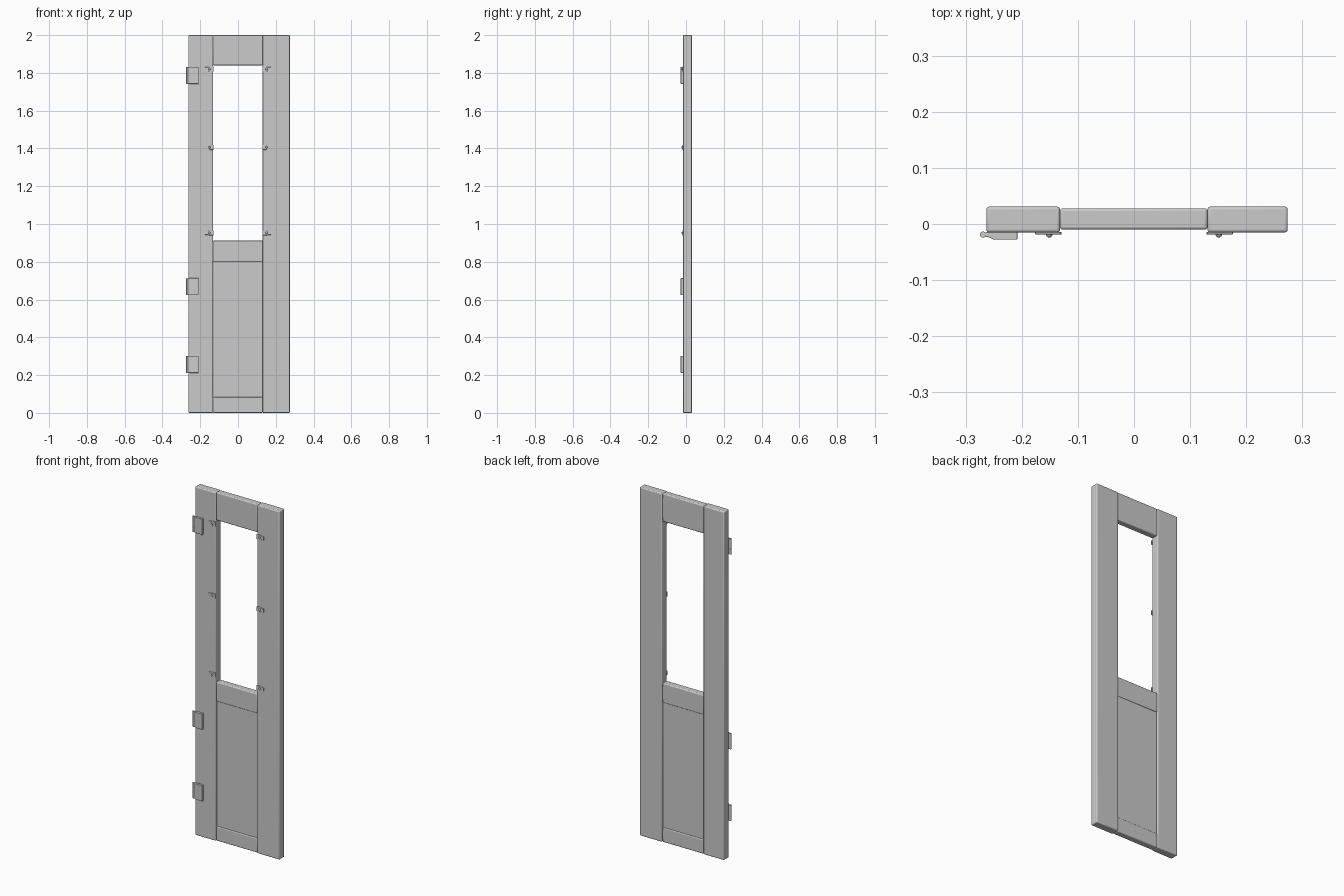
import bpy, bmesh, math

if "Cube" in bpy.data.objects:
    bpy.data.objects.remove(bpy.data.objects["Cube"])


def finish(name, bm, bevel=0.0, segments=3):
    bmesh.ops.recalc_face_normals(bm, faces=bm.faces)
    mesh = bpy.data.meshes.new(name)
    bm.to_mesh(mesh)
    bm.free()
    ob = bpy.data.objects.new(name, mesh)
    bpy.context.collection.objects.link(ob)
    if bevel:
        mod = ob.modifiers.new("edge_round", 'BEVEL')
        mod.width = bevel
        mod.segments = segments
        mod.limit_method = 'ANGLE'
        mod.angle_limit = math.radians(50)
    bpy.ops.object.select_all(action='DESELECT')
    ob.select_set(True)
    bpy.context.view_layer.objects.active = ob
    bpy.ops.object.shade_smooth_by_angle(angle=math.radians(35))
    return ob


def box(name, x, y, z, bevel):
    bm = bmesh.new()
    bmesh.ops.create_cube(bm, size=1)
    for v in bm.verts:
        for i, (lo, hi) in enumerate((x, y, z)):
            v.co[i] = lo + (v.co[i] + 0.5) * (hi - lo)
    return finish(name, bm, bevel)


def prism(name, points, offset, bevel):
    # extrude a closed outline of 3D points along offset
    bm = bmesh.new()
    face = bm.faces.new([bm.verts.new(p) for p in points])
    new = bmesh.ops.extrude_face_region(bm, geom=[face])["geom"]
    bmesh.ops.translate(bm, vec=offset, verts=[g for g in new if isinstance(g, bmesh.types.BMVert)])
    return finish(name, bm, bevel, 2)


# Stiles
STILE_Y = (-0.015, 0.031)
box("left_stile", (-0.263, -0.132), STILE_Y, (0, 2), 0.005)
box("right_stile", (0.131, 0.274), STILE_Y, (0, 2), 0.005)

# Rails and the lower panel
RAIL_X, RAIL_Y = (-0.132, 0.131), (-0.010, 0.028)
box("top_rail", RAIL_X, RAIL_Y, (1.84, 2), 0.005)
box("middle_rail", RAIL_X, RAIL_Y, (0.80, 0.912), 0.005)
box("bottom_rail", RAIL_X, RAIL_Y, (0, 0.083), 0.005)
box("lower_panel", (-0.131, 0.130), (-0.006, 0.024), (0.081, 0.802), 0.003)

# Hinges: bent leaf and split barrel
LEAF = [(-0.208, -0.0145), (-0.208, -0.028), (-0.250, -0.028), (-0.258, -0.024),
        (-0.268, -0.0215), (-0.268, -0.0165), (-0.262, -0.0145)]
for i, z in enumerate((1.742, 0.623, 0.212)):
    prism(f"hinge_leaf_{i}", [(x, y, z) for x, y in LEAF], (0, 0, 0.09), 0.001)
    bm = bmesh.new()
    for k in range(3):
        made = bmesh.ops.create_cone(bm, cap_ends=True, segments=20, radius1=0.0055,
                                     radius2=0.0055, depth=0.0295)
        bmesh.ops.translate(bm, verts=made["verts"], vec=(-0.269, -0.019, z + 0.015 + 0.03 * k))
    finish(f"hinge_barrel_{i}", bm)

# Glazing clips with a domed screw, mirrored on both stiles
CLIP = [(0.129, -0.011), (0.131, -0.013), (0.152, -0.013), (0.158, -0.010),
        (0.176, -0.010), (0.176, 0.010), (0.158, 0.010), (0.152, 0.013),
        (0.131, 0.013), (0.129, 0.011)]
for side, s in (("left", -1), ("right", 1)):
    for i, z in enumerate((0.953, 1.406, 1.82)):
        prism(f"{side}_clip_{i}", [(s * x, -0.0145, z + dz) for x, dz in CLIP], (0, -0.004, 0), 0.0008)
        bm = bmesh.new()
        bmesh.ops.create_uvsphere(bm, u_segments=16, v_segments=8, radius=0.006)
        bmesh.ops.translate(bm, verts=bm.verts, vec=(s * 0.151, -0.018, z))
        finish(f"{side}_clip_screw_{i}", bm)
